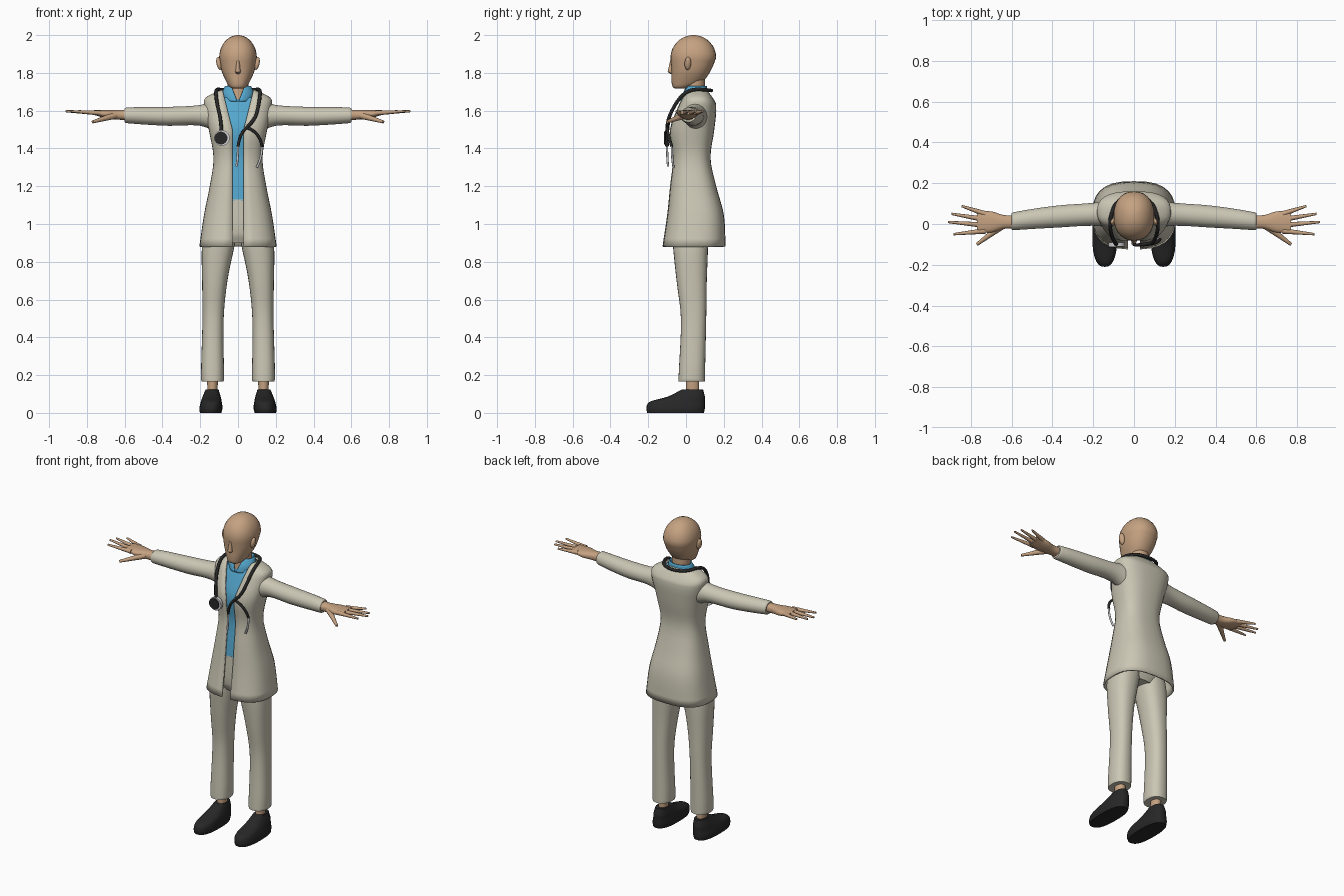
import bpy, bmesh
from math import sin, cos, asin, pi, copysign, radians
from mathutils import Vector

if "Cube" in bpy.data.objects:
    bpy.data.objects.remove(bpy.data.objects["Cube"])


def material(name, red, green, blue):
    mat = bpy.data.materials.new(name)
    mat.use_nodes = True
    mat.diffuse_color = (red, green, blue, 1)
    shader = mat.node_tree.nodes["Principled BSDF"]
    shader.inputs["Base Color"].default_value = mat.diffuse_color
    shader.inputs["Roughness"].default_value = .7
    return mat


CLOTH = material("cream_cloth", .6, .57, .46)
SKIN = material("skin", .56, .36, .22)
BLUE = material("blue_shirt", .09, .39, .62)
BLACK = material("black_rubber", .02, .02, .02)
SILVER = material("silver", .66, .66, .68)


def finish(ob, name, mat):
    """Name, colour and smooth an object."""
    ob.name = name
    ob.data.materials.clear()
    ob.data.materials.append(mat)
    select_only(ob)
    bpy.ops.object.shade_smooth_by_angle(angle=radians(50))


def select_only(ob):
    bpy.ops.object.select_all(action="DESELECT")
    bpy.context.view_layer.objects.active = ob
    ob.select_set(True)


def refine(rings, steps=4):
    """Fill in smooth in-between rings; the first value of each is its position."""
    rings = [Vector(ring) for ring in rings]
    last = len(rings) - 1
    slopes = []
    for i in range(last + 1):
        before, after = rings[max(i - 1, 0)], rings[min(i + 1, last)]
        slopes.append((after - before) / (after[0] - before[0]))
    fine = []
    for i in range(last):
        a, b = rings[i], rings[i + 1]
        span = b[0] - a[0]
        for step in range(steps):
            u = step / steps
            ease = u * u * (3 - 2 * u)
            bend_a = slopes[i] * span * u * (1 - u) ** 2
            bend_b = slopes[i + 1] * span * u * u * (1 - u)
            fine.append(a.lerp(b, ease) + bend_a - bend_b)
    return fine + [rings[last]]


def power(value, exponent):
    return copysign(abs(value) ** exponent, value)


def loft(name, mat, rings, centre=lambda t: 0, axis="z", side=1, square=1, gap=None, wall=0):
    """Skin rings of (position, half width, low, high), centred by a rule.
    A gap rule leaves a front opening and wall gives the open shell thickness."""
    segments = 28
    bm = bmesh.new()
    loops = []
    for t, half, low, high in rings:
        start = asin((gap(t) / half) ** (1 / square)) if gap else 0
        loop = []
        for i in range(segments + bool(gap)):
            angle = start + 2 * (pi - start) * i / segments
            across = centre(t) + half * power(sin(angle), square)
            along = (low + high - (high - low) * power(cos(angle), square)) / 2
            x, y, z = (across, along, t) if axis == "z" else (t, across, along)
            loop.append(bm.verts.new((x * side, y, z)))
        loops.append(loop)
    for lower, upper in zip(loops, loops[1:]):
        for i in range(segments):
            j = (i + 1) % len(lower)
            bm.faces.new((lower[i], lower[j], upper[j], upper[i]))
    if not gap:
        bm.faces.new(loops[0])
        bm.faces.new(loops[-1])
    bmesh.ops.recalc_face_normals(bm, faces=bm.faces)
    rearmost = max(bm.faces, key=lambda face: face.calc_center_median().y)
    if gap and rearmost.normal.y < 0:
        bmesh.ops.reverse_faces(bm, faces=bm.faces)
    mesh = bpy.data.meshes.new(name)
    bm.to_mesh(mesh)
    bm.free()
    ob = bpy.data.objects.new(name, mesh)
    bpy.context.collection.objects.link(ob)
    finish(ob, name, mat)
    if wall:
        solid = ob.modifiers.new("wall", "SOLIDIFY")
        solid.thickness = wall
        solid.offset = -1


def tube(name, mat, points, radius, tip=1):
    """Round tube along a smooth path, narrowing to the tip factor."""
    curve = bpy.data.curves.new(name, "CURVE")
    curve.dimensions = "3D"
    curve.bevel_depth = radius
    curve.bevel_resolution = 3
    curve.use_fill_caps = True
    spline = curve.splines.new("NURBS")
    spline.points.add(len(points) - 1)
    for i, place in enumerate(points):
        spline.points[i].co = (*place, 1)
        spline.points[i].radius = 1 + (tip - 1) * i / (len(points) - 1)
    spline.order_u = 3
    spline.use_endpoint_u = True
    spline.resolution_u = 6
    ob = bpy.data.objects.new(name, curve)
    bpy.context.collection.objects.link(ob)
    select_only(ob)
    bpy.ops.object.convert(target="MESH")
    finish(bpy.context.object, name, mat)


def finger(name, side, base, end, radius):
    base, end = (Vector((v[0] * side, v[1], v[2])) for v in (base, end))
    tube(name, SKIN, [base, base.lerp(end, .5), end], radius, tip=.4)


def disc(name, mat, place, radius, depth):
    bpy.ops.mesh.primitive_cylinder_add(vertices=24, radius=radius, depth=depth,
                                        location=place, rotation=(pi / 2, 0, 0))
    finish(bpy.context.object, name, mat)


# Long coat, open down the front and wider at the neck
coat = refine([(.88, .205, -.125, .21), (1.05, .18, -.1, .2), (1.2, .15, -.085, .16),
               (1.35, .13, -.07, .13), (1.5, .155, -.085, .15), (1.63, .18, -.04, .16),
               (1.67, .17, -.02, .14), (1.71, .09, 0, .11)])
loft("coat", CLOTH, coat, square=.75, wall=.01,
     gap=lambda z: .03 + max(0, z - 1.5) / 4)

# Shirt lies just inside the coat, from the waist to the neck
loft("shirt", BLUE, [(z, half - .02, low + .012, high - .02)
                     for z, half, low, high in coat if 1.1 < z < 1.67], square=.75)
loft("shirt_collar", BLUE, refine([(1.65, .075, -.03, .1), (1.69, .085, -.02, .11),
                                   (1.73, .07, 0, .11)]),
     gap=lambda z: (z - 1.64) * .4, wall=.008)

# Trouser seat, hidden behind the coat
loft("trouser_hips", CLOTH, refine([(.9, .1, -.06, .1), (.95, .15, -.08, .12),
                                    (1.13, .12, -.08, .12)]), square=.8)

for side, word in ((1, "left_"), (-1, "right_")):
    # Legs draw together toward the hips
    loft(word + "trouser_leg", CLOTH,
         refine([(.165, .057, -.04, .1), (.18, .061, -.04, .1), (.5, .056, -.027, .107),
                 (.7, .067, -.05, .11), (.9, .087, -.07, .117), (1, .08, -.07, .115)]),
         centre=lambda z: .135 - .05 * z ** 4, side=side, square=.85)
    loft(word + "ankle", SKIN, [(.08, .025, 0, .07), (.2, .03, 0, .07)],
         centre=lambda z: .135, side=side)
    loft(word + "shoe", BLACK,
         refine([(0, .057, -.205, .095), (.025, .061, -.21, .1), (.06, .055, -.19, .1),
                 (.085, .048, -.1, .1), (.125, .034, -.02, .09)]),
         centre=lambda z: .145 - z / 16, side=side, square=.8)

    # Arms swing slightly forward toward the hands
    loft(word + "sleeve", CLOTH,
         refine([(.1, .07, 1.48, 1.66), (.2, .056, 1.52, 1.63), (.37, .054, 1.52, 1.62),
                 (.59, .044, 1.534, 1.617), (.6, .04, 1.54, 1.61)]),
         centre=lambda x: .052 - .11 * x * x, axis="x", side=side)
    loft(word + "hand", SKIN,
         refine([(.58, .033, 1.55, 1.605), (.64, .034, 1.553, 1.604),
                 (.7, .052, 1.56, 1.604), (.77, .05, 1.58, 1.602)]),
         centre=lambda x: .01, axis="x", side=side, square=.85)
    tips = {"little": (.845, .088), "ring": (.895, .05), "middle": (.912, .01), "index": (.885, -.05)}
    for i, (digit, (x, y)) in enumerate(tips.items()):
        finger(word + digit + "_finger", side, (.73, .05 - .028 * i, 1.588), (x, y, 1.597), .014)
    finger(word + "thumb", side, (.65, -.01, 1.575), (.77, -.1, 1.54), .019)

    bpy.ops.mesh.primitive_uv_sphere_add(segments=16, ring_count=10, location=(side * .1, .01, 1.85))
    ear = bpy.context.object
    ear.scale = (.014, .018, .035)
    ear.rotation_euler = (0, side * .2, side * .3)
    finish(ear, word + "ear", SKIN)

# Neck, jaw rising into a round skull, and nose
loft("neck", SKIN, refine([(1.62, .065, -.02, .09), (1.68, .055, -.01, .1), (1.8, .056, 0, .1)]))
jaw = [(1.718, .03, -.06, 0), (1.725, .043, -.07, .03), (1.75, .06, -.076, .085),
       (1.81, .087, -.077, .13), (1.88, .1, -.082, .16)]
skull = []
for turn in range(1, 9):
    rise, spread = sin(turn * pi / 17), cos(turn * pi / 17)
    skull.append((1.88 + .12 * rise, .1 * spread, .04 - .122 * spread, .04 + .12 * spread))
loft("head", SKIN, refine(jaw) + skull, square=.9)
loft("nose", SKIN, [(1.795, .009, -.083, -.06), (1.805, .015, -.097, -.06),
                    (1.82, .012, -.094, -.06), (1.865, .008, -.084, -.06)])

# Stethoscope: neck tube, forked branches, ear tubes and chest piece
drape = [(0, .14, 1.705), (.085, .115, 1.71), (.115, .04, 1.715), (.118, -.015, 1.69),
         (.11, -.06, 1.63), (.09, -.098, 1.55)]
other_half = [(-x, y, z) for x, y, z in reversed(drape[1:])]
fork = (.045, -.1, 1.51)
chest = Vector((-.085, -.1, 1.455))
tube("stethoscope_tube", BLACK, [chest, *other_half, *drape, fork], .0095)
for word, bend, joint, end in (
        ("right_", (.01, -.105, 1.48), (0, -.1, 1.41), (-.008, -.095, 1.305)),
        ("left_", (.115, -.1, 1.49), (.127, -.075, 1.41), (.1, -.066, 1.3))):
    tube(word + "stethoscope_branch", BLACK, [fork, bend, joint], .008)
    sag = Vector(joint) + Vector((0, 0, -.06))
    tube(word + "ear_tube", SILVER, [joint, sag, end], .006)
disc("chest_piece_rim", SILVER, chest, .041, .02)
disc("chest_piece_face", BLACK, chest + Vector((-.005, -.012, 0)), .034, .008)
